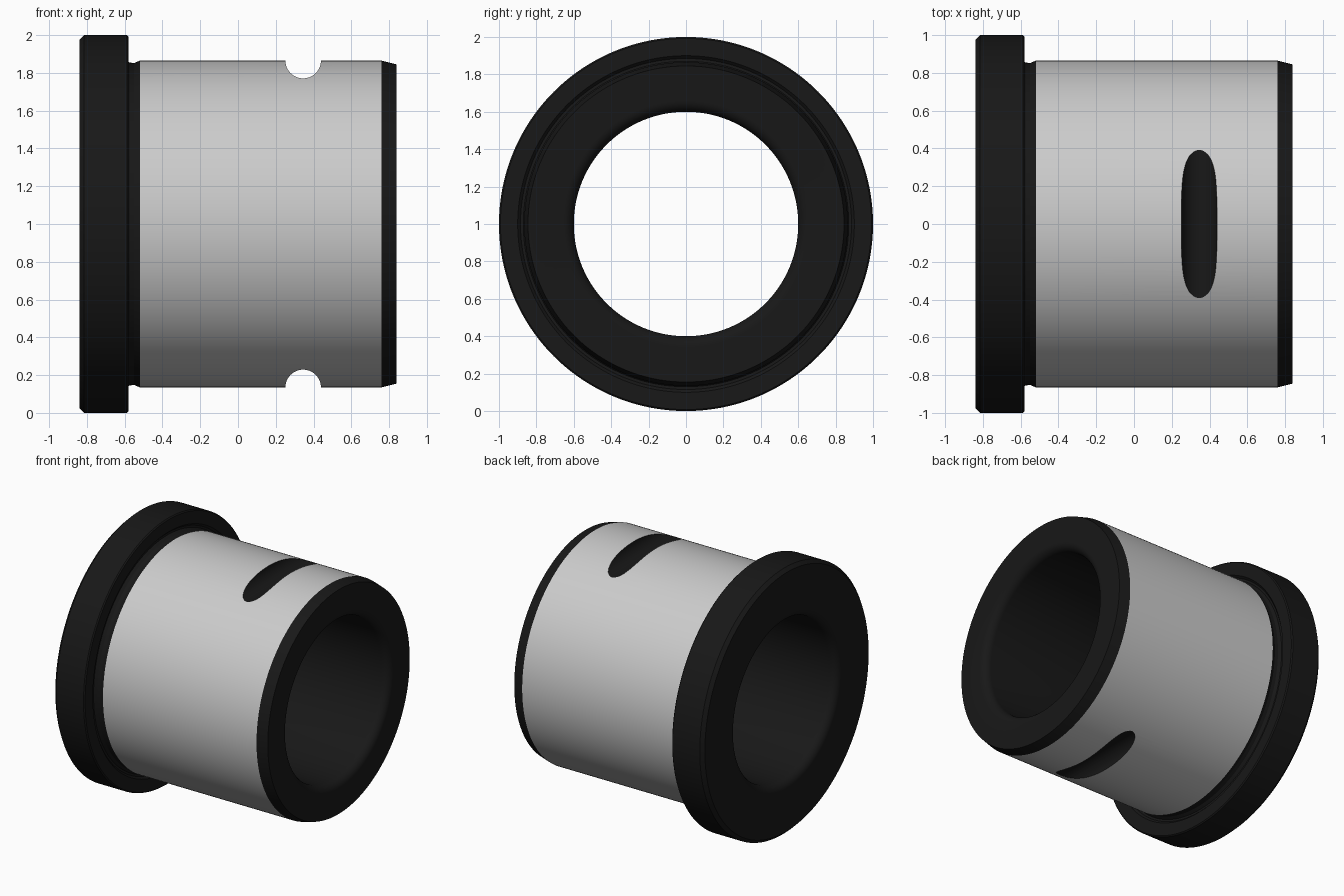
import bpy, bmesh, math
from mathutils import Vector

if "Cube" in bpy.data.objects:
    bpy.data.objects.remove(bpy.data.objects["Cube"])

SEG = 192
R_BODY = 0.865
FILLET = 0.06
BORE = 0.6

dark = bpy.data.materials.new("dark_finish")
dark.diffuse_color = (0.009, 0.009, 0.009, 1)
dark.use_nodes = True
dark.node_tree.nodes["Principled BSDF"].inputs["Base Color"].default_value = dark.diffuse_color


def arc(cx, cr, a0, a1, n=8):
    """Points (x, radius) on a fillet arc."""
    angles = [math.radians(a0 + (a1 - a0) * i / n) for i in range(n + 1)]
    return [(cx + FILLET * math.cos(a), cr + FILLET * math.sin(a)) for a in angles]


# Closed half-section: flange, relief groove, body, tapered nose, filleted bore
profile = [
    (-0.84, 0.975), (-0.815, 1.0), (-0.588, 1.0), (-0.58, 0.992),
    (-0.58, 0.90), (-0.595, 0.885), (-0.595, 0.87), (-0.575, 0.855),
    (-0.55, 0.852), (-0.52, R_BODY), (0.76, R_BODY), (0.84, 0.845),
]
profile += arc(0.84 - FILLET, BORE + FILLET, 0, -90)
profile += arc(-0.84 + FILLET, BORE + FILLET, -90, -180)

# Revolve the section around the x axis
bm = bmesh.new()
rings = []
for i in range(SEG):
    a = 2 * math.pi * i / SEG
    rings.append([bm.verts.new((x, r * math.cos(a), 1 + r * math.sin(a))) for x, r in profile])
n = len(profile)
for i in range(SEG):
    p, q = rings[i], rings[(i + 1) % SEG]
    for j in range(n):
        k = (j + 1) % n
        bm.faces.new((p[j], p[k], q[k], q[j]))
bmesh.ops.recalc_face_normals(bm, faces=bm.faces)
mesh = bpy.data.meshes.new("flanged_bushing")
bm.to_mesh(mesh)
bm.free()
bushing = bpy.data.objects.new("flanged_bushing", mesh)
bpy.context.collection.objects.link(bushing)

# Round cross slots on the top and bottom of the body
bpy.context.view_layer.objects.active = bushing
for name, z in (("top_slot_cutter", 1 + R_BODY), ("bottom_slot_cutter", 1 - R_BODY)):
    bpy.ops.mesh.primitive_cylinder_add(vertices=64, radius=0.094, depth=2.4,
                                        location=(0.345, 0, z), rotation=(math.pi / 2, 0, 0))
    cutter = bpy.context.object
    cutter.name = name
    cutter.hide_render = True
    bpy.context.view_layer.objects.active = bushing
    mod = bushing.modifiers.new("slot", 'BOOLEAN')
    mod.operation = 'DIFFERENCE'
    mod.solver = 'EXACT'
    mod.object = cutter
    bpy.ops.object.modifier_apply(modifier=mod.name)
    bpy.data.objects.remove(cutter)

# Bare grey bearing surface, dark finish everywhere else
mesh = bushing.data
mesh.materials.clear()
mesh.materials.append(None)
mesh.materials.append(dark)
for f in mesh.polygons:
    radial = Vector((0, f.center.y, f.center.z - 1))
    grey = (f.normal.dot(radial.normalized()) > 0.99
            and abs(f.normal.x) < 0.01
            and abs(radial.length - R_BODY) < 0.004
            and -0.52 < f.center.x < 0.76)
    f.material_index = 0 if grey else 1

bpy.ops.object.select_all(action='DESELECT')
bushing.select_set(True)
bpy.context.view_layer.objects.active = bushing
bpy.ops.object.shade_smooth_by_angle(angle=math.radians(12))
